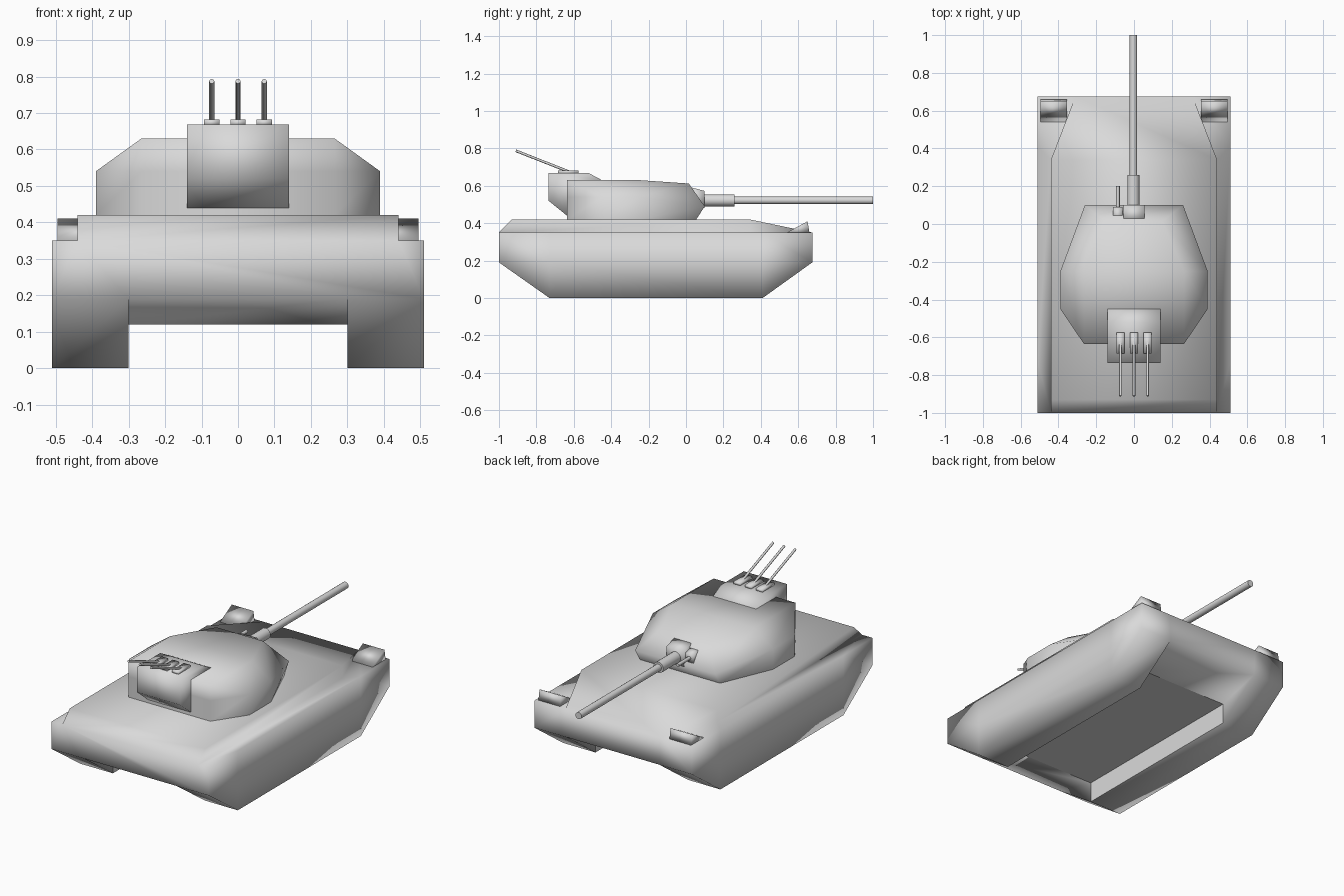
import bpy, bmesh, math
from mathutils import Vector

if "Cube" in bpy.data.objects:
    bpy.data.objects.remove(bpy.data.objects["Cube"], do_unlink=True)

grey = bpy.data.materials.new("light grey")
grey.use_nodes = True
colour = (0.7, 0.7, 0.7, 1)
grey.diffuse_color = colour
grey.node_tree.nodes["Principled BSDF"].inputs["Base Color"].default_value = colour


def finish(name, bm, angle=180):
    """Clean the mesh, link it and shade it smooth up to the given angle."""
    bmesh.ops.remove_doubles(bm, verts=bm.verts, dist=0.0005)
    bmesh.ops.dissolve_degenerate(bm, edges=bm.edges, dist=0.0005)
    bmesh.ops.recalc_face_normals(bm, faces=bm.faces)
    mesh = bpy.data.meshes.new(name)
    bm.to_mesh(mesh)
    bm.free()
    mesh.materials.append(grey)
    obj = bpy.data.objects.new(name, mesh)
    bpy.context.collection.objects.link(obj)
    bpy.ops.object.select_all(action="DESELECT")
    obj.select_set(True)
    bpy.context.view_layer.objects.active = obj
    if angle >= 180:
        bpy.ops.object.shade_smooth()
    else:
        bpy.ops.object.shade_smooth_by_angle(angle=math.radians(angle))


def bridge(bm, rings):
    """Join closed rings of equal length with quads."""
    loops = [[bm.verts.new(p) for p in ring] for ring in rings]
    for a, b in zip(loops, loops[1:]):
        for i in range(len(a)):
            j = (i + 1) % len(a)
            bm.faces.new((a[i], a[j], b[j], b[i]))
    return loops


def mirrored(half):
    """Complete a ring from its +x half."""
    return half + [(-x, y, z) for x, y, z in reversed(half)]


def roof(bm, loop):
    """Close a mirrored ring with strips running across the model."""
    n = len(loop)
    for i in range(n // 2 - 1):
        bm.faces.new((loop[i], loop[i + 1], loop[n - 2 - i], loop[n - 1 - i]))


def prism(name, profile, x0, x1, angle=180):
    """Extrude a (y, z) profile across x."""
    bm = bmesh.new()
    ends = bridge(bm, [[(x, y, z) for y, z in profile] for x in (x0, x1)])
    for end in ends:
        bm.faces.new(end)
    finish(name, bm, angle)


def tube(name, start, end, radius, sides=8):
    """Closed cylinder between two points."""
    start, end = Vector(start), Vector(end)
    axis = end - start
    bm = bmesh.new()
    bmesh.ops.create_cone(bm, cap_ends=True, segments=sides, radius1=radius,
                          radius2=radius, depth=axis.length)
    bm.transform(axis.to_track_quat("Z", "Y").to_matrix().to_4x4())
    bmesh.ops.translate(bm, verts=bm.verts, vec=(start + end) / 2)
    finish(name, bm, 50)


# Hull: cross-sections with two track pods and a raised belly
def section(y, track, belly):
    half = [(0.51, 0.35), (0.51, 0.19), (0.51, track), (0.3, track), (0.3, belly)]
    return mirrored([(x, y, z) for x, z in half])


bm = bmesh.new()
body = bridge(bm, [section(-1, 0.19, 0.19), section(-0.73, 0, 0.12),
                   section(0.41, 0, 0.12), section(0.675, 0.19, 0.19)])
lids = [f for f in bm.faces if all(v.co.z > 0.34 for v in f.verts)]
bmesh.ops.delete(bm, geom=lids, context="FACES_ONLY")

# Raised deck, tapering down to one end
base, top = bridge(bm, [
    mirrored([(0.44, -1, 0.35), (0.44, 0.34, 0.35), (0.31, 0.675, 0.35)]),
    mirrored([(0.44, -0.93, 0.42), (0.44, 0.34, 0.42), (0.31, 0.675, 0.35)])])
roof(bm, top)

# Shelves beside the deck and the two end plates
bm.faces.new([ring[0] for ring in body] + base[2::-1])
bm.faces.new([ring[-1] for ring in body] + base[3:])
for ring, inner in ((body[0], (base[-1], base[0])), (body[-1], (base[3], base[2]))):
    bm.faces.new([ring[i] for i in (0, 1, 3, -4, -2, -1)] + list(inner))

# Crisp edges around the channel between the pods
for edge in bm.edges:
    if all(abs(v.co.x) < 0.305 and v.co.z < 0.18 for v in edge.verts):
        edge.smooth = False
finish("hull", bm)

# Corner lamps
for side, x in (("left", 0.425), ("right", -0.425)):
    prism(side + "_lamp", [(0.54, 0.35), (0.65, 0.41), (0.66, 0.35)],
          x - 0.07, x + 0.07)

# Turret with cheeks narrowing towards a steep gun plate
bm = bmesh.new()
loops = bridge(bm, [
    mirrored([(0.265, -0.635, 0.42), (0.39, -0.45, 0.42), (0.39, -0.25, 0.42),
              (0.26, 0.055, 0.42)]),
    mirrored([(0.265, -0.635, 0.54), (0.39, -0.45, 0.54), (0.39, -0.25, 0.54),
              (0.26, 0.1, 0.49)]),
    mirrored([(0.265, -0.635, 0.63), (0.265, -0.635, 0.63), (0.265, -0.25, 0.63),
              (0.15, 0.015, 0.612)])])
roof(bm, loops[-1])
finish("turret", bm)

# Bustle box at the end of the turret
prism("bustle", [(-0.735, 0.52), (-0.735, 0.668), (-0.52, 0.668), (-0.45, 0.63),
                 (-0.45, 0.435), (-0.63, 0.435)], -0.14, 0.14)

# Main gun
prism("mantlet", [(0.015, 0.48), (0.015, 0.595), (0.1, 0.572), (0.1, 0.48)],
      -0.055, 0.055)
tube("gun_sleeve", (-0.003, 0.08, 0.522), (-0.003, 0.26, 0.522), 0.032, 16)
tube("main_barrel", (-0.003, 0.2, 0.522), (-0.003, 1, 0.522), 0.02, 16)

# Coaxial gun
prism("coaxial_mount", [(0.02, 0.51), (0.02, 0.575), (0.09, 0.56), (0.09, 0.51)],
      -0.11, -0.06)
tube("coaxial_barrel", (-0.085, 0.03, 0.535), (-0.085, 0.2, 0.535), 0.01)

# Three raised guns on the bustle
for number, x in enumerate((-0.072, 0, 0.072), 1):
    prism(f"small_gun_base_{number}",
          [(-0.685, 0.665), (-0.685, 0.682), (-0.575, 0.682), (-0.575, 0.665)],
          x - 0.021, x + 0.021)
    tube(f"small_barrel_{number}", (x, -0.62, 0.673), (x, -0.91, 0.787), 0.007)
